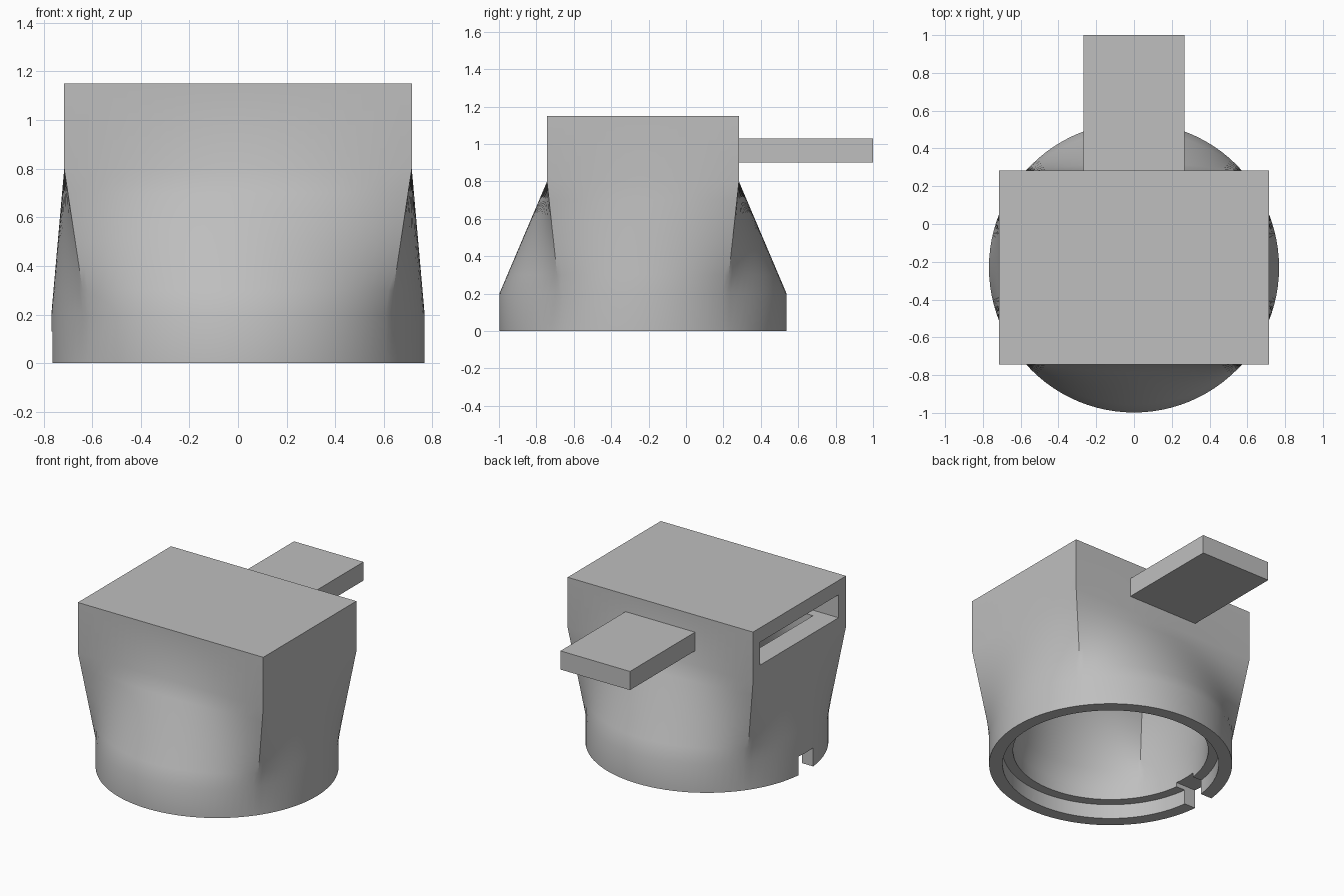
import bpy, bmesh, math
from mathutils import Matrix

cube = bpy.data.objects.get("Cube")
if cube:
    bpy.data.objects.remove(cube, do_unlink=True)

CY = -0.23                       # centre line of the round socket
HX, HY = 0.715, 0.513            # half size of the rectangular head
WALL = 0.15

grey = bpy.data.materials.new("light_grey")
grey.use_nodes = True
grey.diffuse_color = (0.52, 0.52, 0.52, 1)
grey.node_tree.nodes["Principled BSDF"].inputs["Base Color"].default_value = (0.52, 0.52, 0.52, 1)


def add_object(name, bm):
    bmesh.ops.recalc_face_normals(bm, faces=bm.faces)
    mesh = bpy.data.meshes.new(name)
    bm.to_mesh(mesh)
    bm.free()
    mesh.materials.append(grey)
    ob = bpy.data.objects.new(name, mesh)
    bpy.context.collection.objects.link(ob)
    return ob


def box(name, x0, x1, y0, y1, z0, z1):
    bm = bmesh.new()
    bmesh.ops.create_cube(bm, size=1)
    bmesh.ops.scale(bm, vec=(x1 - x0, y1 - y0, z1 - z0), verts=bm.verts)
    bmesh.ops.translate(bm, vec=((x0 + x1) / 2, (y0 + y1) / 2, (z0 + z1) / 2), verts=bm.verts)
    return add_object(name, bm)


def cylinder(name, radius, z0, z1):
    bm = bmesh.new()
    bmesh.ops.create_cone(bm, cap_ends=True, segments=96, radius1=radius, radius2=radius,
                          depth=z1 - z0, matrix=Matrix.Translation((0, CY, (z0 + z1) / 2)))
    return add_object(name, bm)


def round_to_square(name, radius, hx, hy, z0, z_round, z_square, z1, steps=6):
    """Round collar, ruled transition to a rectangle, then a straight head."""
    corner = math.atan2(hy, hx)
    corners = [corner, math.pi - corner, math.pi + corner, math.tau - corner]
    spaced = [math.tau * i / 96 for i in range(96)]
    angles = sorted(corners + [a for a in spaced if min(abs(a - c) for c in corners) > 0.01])
    levels = [(z0, 0)]
    levels += [(z_round + (z_square - z_round) * i / steps, i / steps) for i in range(steps + 1)]
    levels.append((z1, 1))
    bm = bmesh.new()
    rings = []
    for z, blend in levels:
        ring = []
        for a in angles:
            c, s = math.cos(a), math.sin(a)
            flat = min(hx / max(abs(c), 1e-6), hy / max(abs(s), 1e-6))
            r = radius + (flat - radius) * blend
            ring.append(bm.verts.new((r * c, CY + r * s, z)))
        rings.append(ring)
    n = len(angles)
    for low, high in zip(rings, rings[1:]):
        for i in range(n):
            j = (i + 1) % n
            bm.faces.new((low[i], low[j], high[j], high[i]))
    bm.faces.new(rings[0])
    bm.faces.new(rings[-1])
    return add_object(name, bm)


def cut(target, cutter):
    mod = target.modifiers.new("cut", 'BOOLEAN')
    mod.operation = 'DIFFERENCE'
    mod.solver = 'EXACT'
    mod.object = cutter
    bpy.context.view_layer.objects.active = target
    bpy.ops.object.modifier_apply(modifier=mod.name)
    bpy.data.objects.remove(cutter, do_unlink=True)


# Outer body
body = round_to_square("adapter_body", 0.768, HX, HY, 0, 0.2, 0.8, 1.15)

# Hollow passage, bottom recess, side slot and collar notch
cut(body, round_to_square("passage_cutter", 0.617, HX - WALL, HY - WALL, -0.05, 0.2, 0.8, 0.97))
cut(body, cylinder("recess_cutter", 0.683, -0.06, 0.1))
cut(body, box("slot_cutter", -0.8, 0.63, -0.66, 0.205, 0.89, 1.05))
cut(body, box("notch_cutter", -0.9, -0.5, CY - 0.08, CY + 0.08, -0.07, 0.13))

# Rear tab
tab = box("rear_tab", -0.268, 0.268, 0.27, 1.0, 0.9, 1.03)

# Smooth the curved walls, keep hard edges
bpy.ops.object.select_all(action='DESELECT')
body.select_set(True)
bpy.context.view_layer.objects.active = body
bpy.ops.object.shade_smooth_by_angle(angle=math.radians(25))
